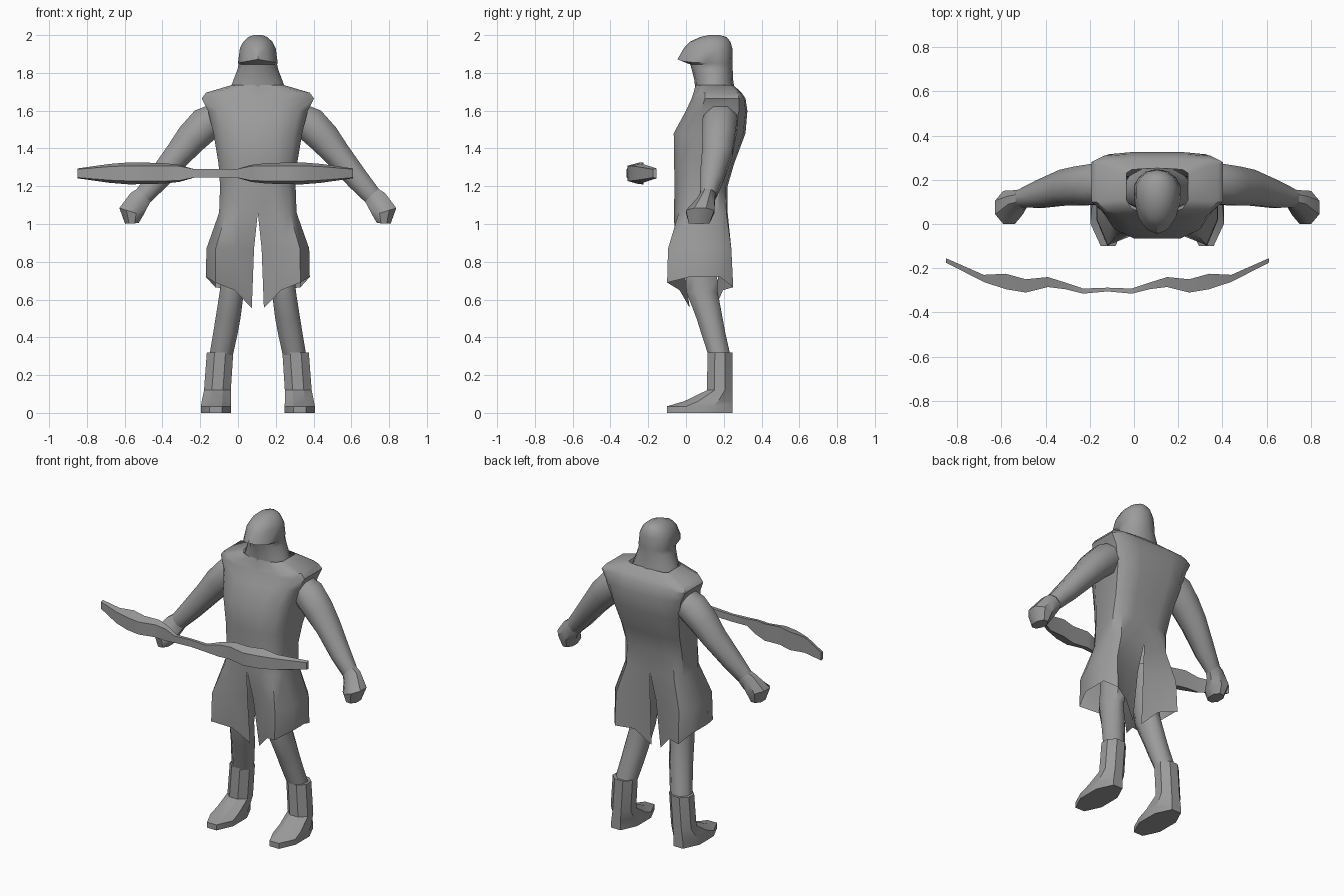
import bpy, bmesh, math
from mathutils import Vector

CX = 0.105      # figure centre line
BOW_X = -0.12   # bow centre line

grey = bpy.data.materials.new("plain_grey")
grey.diffuse_color = (0.33, 0.33, 0.33, 1)


def loft(name, rings, x, closed=True, cap_start=True, cap_end=True, angle=35):
    """Skin a list of point rings, mirror over local x, place at x."""
    bm = bmesh.new()
    rows = [[bm.verts.new(p) for p in ring] for ring in rings]
    n = len(rows[0])
    for a, b in zip(rows, rows[1:]):
        for i in range(n if closed else n - 1):
            j = (i + 1) % n
            bm.faces.new((a[i], a[j], b[j], b[i]))
    if cap_start:
        bm.faces.new(rows[0])
    if cap_end:
        bm.faces.new(rows[-1])
    bmesh.ops.mirror(bm, geom=bm.verts[:] + bm.edges[:] + bm.faces[:],
                     axis='X', merge_dist=0.0005)
    bmesh.ops.remove_doubles(bm, verts=bm.verts[:], dist=0.0005)
    bmesh.ops.dissolve_degenerate(bm, edges=bm.edges[:], dist=0.0001)
    bmesh.ops.recalc_face_normals(bm, faces=bm.faces[:])
    me = bpy.data.meshes.new(name)
    bm.to_mesh(me)
    bm.free()
    me.materials.append(grey)
    me.polygons.foreach_set("use_smooth", [True] * len(me.polygons))
    me.set_sharp_from_angle(angle=math.radians(angle))
    ob = bpy.data.objects.new(name, me)
    ob.location.x = x
    bpy.context.collection.objects.link(ob)
    return ob


def octagon(c, u, v):
    """Eight-sided ring whose flat sides touch the extents u and v."""
    k = 1 / math.cos(math.pi / 8)
    return [Vector(c) + k * (math.cos(a) * Vector(u) + math.sin(a) * Vector(v))
            for a in [(i + 0.5) * math.pi / 4 for i in range(8)]]


def upright(rows):
    return [octagon((cx, cy, z), (rx, 0, 0), (0, ry, 0)) for z, cx, cy, rx, ry in rows]


# Sleeveless coat: z, half width, front y, back y, side front y, side back y,
# slit half gap, inward curl beside the slit
coat_rows = [
    (0.72, 0.275, -0.10, 0.25, 0.02, 0.18, 0.032, 0.12),
    (0.87, 0.272, -0.095, 0.24, 0.02, 0.18, 0.02, 0.07),
    (1.06, 0.205, -0.07, 0.225, 0.02, 0.17, 0, 0.01),
    (1.20, 0.20, -0.06, 0.22, 0.02, 0.175, 0, 0),
    (1.32, 0.208, -0.063, 0.255, 0.03, 0.21, 0, 0),
    (1.48, 0.235, -0.065, 0.315, 0.05, 0.26, 0, 0),
    (1.60, 0.265, 0.0, 0.325, 0.08, 0.28, 0, 0),
    (1.665, 0.297, 0.03, 0.315, 0.10, 0.28, 0, 0),
    (1.695, 0.275, 0.04, 0.295, 0.10, 0.27, 0, 0),
    (1.735, 0.14, 0.05, 0.25, 0.11, 0.23, 0, 0),
]
hem_drop = [0.165, 0.07, 0.03, 0, 0, 0.055, 0.07, 0.165]
coat = []
for r, (z, w, yf, yb, sf, sb, gap, curl) in enumerate(coat_rows):
    k = 0.0 if curl > 0.05 else 0.35
    pts = [(gap, yf + curl), (0.45 * w, yf + 0.55 * curl), (0.82 * w, yf + k * (sf - yf)),
           (w, sf), (w, sb),
           (0.82 * w, yb - 0.6 * k * (yb - sb)), (0.45 * w, yb - 0.45 * curl), (gap, yb - 0.8 * curl)]
    coat.append([(x, y, z - (hem_drop[i] if r == 0 else 0)) for i, (x, y) in enumerate(pts)])
loft("coat", coat, CX, closed=False, cap_start=False, cap_end=False, angle=40)

# Hood with a pointed brim: z, half width, front y, back y
hood_rows = [
    (1.69, 0.155, 0.05, 0.26), (1.76, 0.13, 0.045, 0.25), (1.82, 0.107, 0.03, 0.247),
    (1.845, 0.102, 0.022, 0.247), (1.872, 0.105, -0.045, 0.247), (1.93, 0.095, -0.012, 0.245),
    (1.965, 0.077, 0.02, 0.235), (1.99, 0.05, 0.075, 0.215), (2.0, 0.022, 0.12, 0.18),
]
hood = []
for z, w, yf, yb in hood_rows:
    cy = 0.15
    ring = []
    for i in range(8):
        t = math.pi * i / 7
        depth = cy - yf if i < 4 else yb - cy
        # brim edge slopes down toward the back of the opening
        drop = 0.02 * math.sin(t) if z == 1.872 else 0
        x = 0 if i in (0, 7) else w * min(1, 1.03 * math.sin(t))
        ring.append((x, cy - depth * math.cos(t), z - drop))
    hood.append(ring)
loft("hood", hood, CX, closed=False, cap_start=False, cap_end=True, angle=40)

# Arms and fists: x, y, z, radius across, radius in y
arm_rows = [
    (0.20, 0.185, 1.58, 0.07, 0.08), (0.275, 0.18, 1.53, 0.092, 0.092),
    (0.35, 0.172, 1.455, 0.085, 0.088), (0.42, 0.165, 1.37, 0.072, 0.08),
    (0.53, 0.135, 1.235, 0.06, 0.062), (0.605, 0.118, 1.15, 0.05, 0.042),
]
fist_rows = [
    (0.60, 0.117, 1.155, 0.048, 0.040), (0.628, 0.108, 1.128, 0.058, 0.045),
    (0.67, 0.075, 1.065, 0.066, 0.075), (0.667, 0.07, 1.003, 0.036, 0.055),
]


def limb(rows):
    rings = []
    for i, (x, y, z, r, ry) in enumerate(rows):
        a, b = rows[max(i - 1, 0)], rows[min(i + 1, len(rows) - 1)]
        d = Vector((b[0] - a[0], 0, b[2] - a[2])).normalized()
        rings.append(octagon((x, y, z), (-d.z * r, 0, d.x * r), (0, ry, 0)))
    return rings


loft("arms", limb(arm_rows), CX, angle=50)
loft("fists", limb(fist_rows), CX, angle=40)

# Legs: z, centre x, centre y, half width, half depth
loft("legs", upright([
    (0.30, 0.195, 0.178, 0.062, 0.058), (0.42, 0.172, 0.145, 0.065, 0.064),
    (0.50, 0.158, 0.125, 0.066, 0.069), (0.64, 0.138, 0.085, 0.064, 0.083),
    (0.72, 0.128, 0.082, 0.066, 0.083), (0.98, 0.11, 0.085, 0.072, 0.085),
]), CX, angle=50)

# Boots
loft("boots", upright([
    (0.0, 0.222, 0.0725, 0.08, 0.1725), (0.035, 0.222, 0.0725, 0.08, 0.1725),
    (0.062, 0.22, 0.118, 0.077, 0.127), (0.12, 0.214, 0.178, 0.071, 0.067),
    (0.32, 0.20, 0.18, 0.07, 0.066), (0.32, 0.196, 0.18, 0.058, 0.055),
]), CX, angle=30)

# Bow: distance from grip, front y, back y, front half height, back half height
bow_rows = [
    (0, -0.305, -0.288, 0.022, 0.022), (0.11, -0.315, -0.292, 0.022, 0.022),
    (0.19, -0.295, -0.265, 0.038, 0.045), (0.27, -0.285, -0.24, 0.04, 0.054),
    (0.37, -0.31, -0.25, 0.04, 0.057), (0.46, -0.295, -0.225, 0.04, 0.058),
    (0.56, -0.262, -0.23, 0.036, 0.05), (0.73, -0.175, -0.155, 0.022, 0.026),
]
ZB = 1.268
loft("bow", [[(x, f, ZB - hf), (x, f, ZB + hf), (x, b, ZB + hb), (x, b, ZB - hb)]
             for x, f, b, hf, hb in bow_rows], BOW_X, cap_start=False, angle=30)
